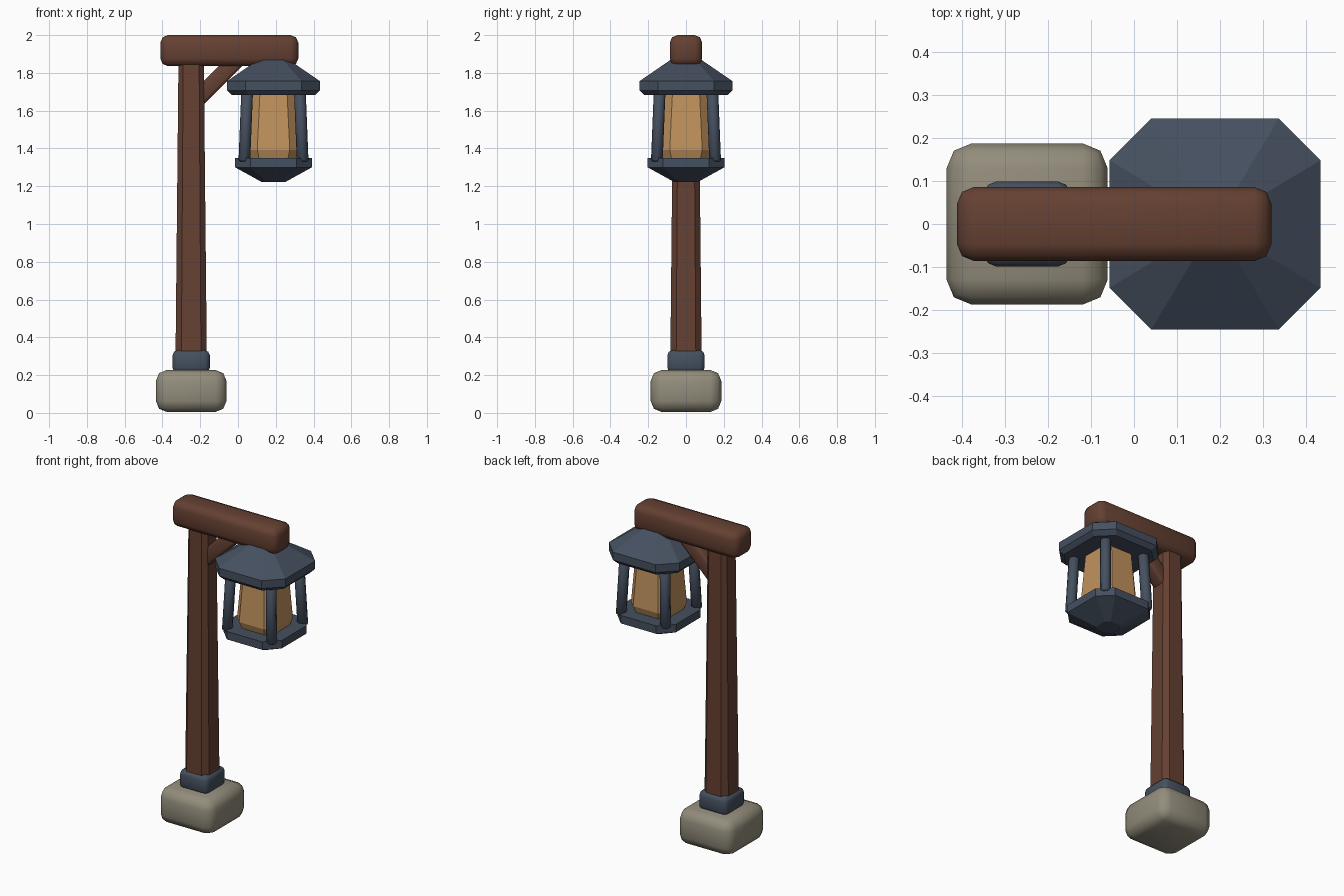
import bpy, bmesh, math

if "Cube" in bpy.data.objects:
    bpy.data.objects.remove(bpy.data.objects["Cube"])


def material(name, rgb):
    m = bpy.data.materials.new(name)
    m.diffuse_color = (*rgb, 1)
    m.use_nodes = True
    m.node_tree.nodes["Principled BSDF"].inputs["Base Color"].default_value = m.diffuse_color
    return m


WOOD = material("wood", (0.13, 0.052, 0.032))
STONE = material("stone", (0.29, 0.265, 0.2))
IRON = material("iron", (0.06, 0.08, 0.115))
GLASS = material("amber_glass", (0.53, 0.29, 0.11))
POST_X, LAMP_X = -0.248, 0.188


def finish(name, bm, mat, angle=None):
    bmesh.ops.recalc_face_normals(bm, faces=bm.faces)
    me = bpy.data.meshes.new(name)
    bm.to_mesh(me)
    bm.free()
    ob = bpy.data.objects.new(name, me)
    bpy.context.collection.objects.link(ob)
    me.materials.append(mat)
    if angle:
        bpy.ops.object.select_all(action='DESELECT')
        ob.select_set(True)
        bpy.context.view_layer.objects.active = ob
        bpy.ops.object.shade_smooth_by_angle(angle=math.radians(angle))
    return ob


def rounded_box(name, loc, size, bevel, mat, tilt=0):
    bm = bmesh.new()
    bmesh.ops.create_cube(bm, size=1)
    bmesh.ops.scale(bm, vec=size, verts=bm.verts)
    bmesh.ops.bevel(bm, geom=bm.edges[:], offset=bevel, segments=2,
                    profile=0.5, affect='EDGES')
    ob = finish(name, bm, mat, 50)
    ob.location = loc
    ob.rotation_euler.y = tilt
    return ob


def octagon_loft(name, x, rings, mat):
    """Stack of chamfered squares: (half width, half flat length, z)."""
    bm = bmesh.new()
    loops = []
    for h, f, z in rings:
        pts = [(h, -f), (h, f), (f, h), (-f, h), (-h, f), (-h, -f), (-f, -h), (f, -h)]
        loops.append([bm.verts.new((x + px, py, z)) for px, py in pts])
    for a, b in zip(loops, loops[1:]):
        for i in range(8):
            j = (i + 1) % 8
            bm.faces.new((a[i], a[j], b[j], b[i]))
    bm.faces.new(loops[0][::-1])
    bm.faces.new(loops[-1])
    return finish(name, bm, mat)


# Footing, collar, post
rounded_box("stone_base", (POST_X, 0, 0.116), (0.374, 0.374, 0.222), 0.058, STONE)
rounded_box("post_collar", (POST_X, 0, 0.272), (0.198, 0.198, 0.12), 0.028, IRON)
octagon_loft("post", POST_X, [(0.083, 0.052, 0.28), (0.067, 0.042, 1.88)], WOOD)

# Top beam and diagonal brace
rounded_box("top_beam", (-0.046, 0, 1.918), (0.73, 0.172, 0.164), 0.04, WOOD)
rounded_box("brace", (-0.115, 0, 1.761), (0.34, 0.09, 0.088), 0.016, WOOD,
            -math.radians(45))

# Lantern body
octagon_loft("lantern_roof", LAMP_X,
             [(0.22, 0.133, 1.682), (0.245, 0.148, 1.708),
              (0.245, 0.148, 1.757), (0.06, 0.037, 1.884)], IRON)
octagon_loft("lantern_glass", LAMP_X,
             [(0.118, 0.076, 1.345), (0.134, 0.086, 1.392),
              (0.112, 0.072, 1.69)], GLASS)
octagon_loft("lantern_tray", LAMP_X,
             [(0.062, 0.038, 1.222), (0.203, 0.123, 1.3),
              (0.203, 0.123, 1.35)], IRON)

# Four leaning corner bars
for sx in (-1, 1):
    for sy in (-1, 1):
        bm = bmesh.new()
        bmesh.ops.create_cone(bm, cap_ends=True, segments=8, radius1=0.031,
                              radius2=0.031, depth=0.37)
        rims = [e for e in bm.edges if abs(e.verts[0].co.z - e.verts[1].co.z) < 1e-4]
        bmesh.ops.bevel(bm, geom=rims, offset=0.008, segments=1, affect='EDGES')
        for v in bm.verts:
            off = 0.147 - 0.04 * v.co.z
            v.co.x += LAMP_X + sx * off
            v.co.y += sy * off
            v.co.z += 1.517
        finish(f"lantern_bar_{'left' if sx < 0 else 'right'}_{'front' if sy < 0 else 'back'}",
               bm, IRON, 50)
